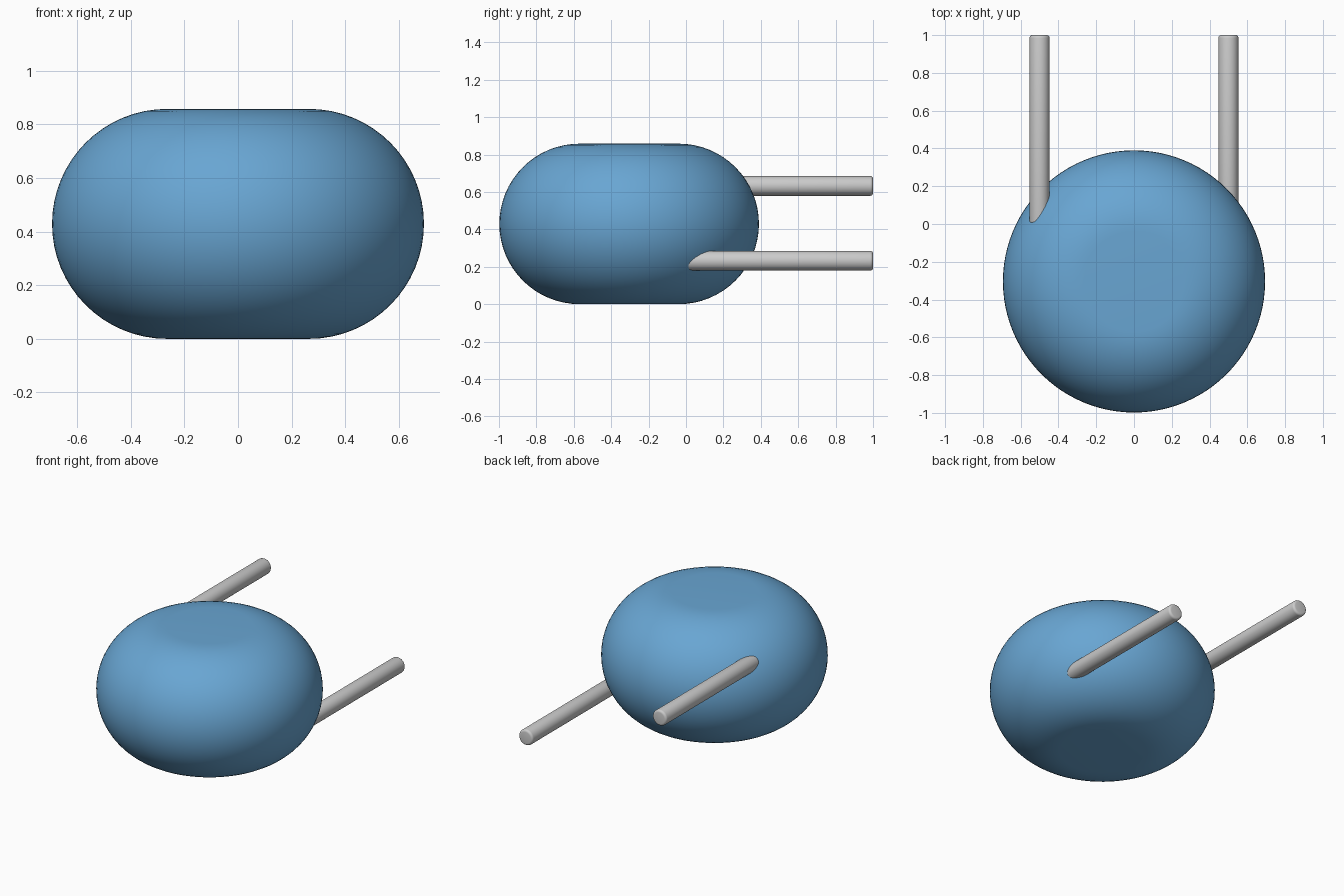
import bpy, bmesh
from math import sin, cos, pi, radians
from mathutils import Matrix

if "Cube" in bpy.data.objects:
    bpy.data.objects.remove(bpy.data.objects["Cube"])


def lathe(name, profile, matrix, steps, angle):
    """Revolve an (r, z) profile about z, then place it with a matrix."""
    bm = bmesh.new()
    verts = [bm.verts.new((r, 0, z)) for r, z in profile]
    edges = [bm.edges.new(pair) for pair in zip(verts, verts[1:])]
    bmesh.ops.spin(bm, geom=verts + edges, cent=(0, 0, 0), axis=(0, 0, 1),
                   angle=2 * pi, steps=steps)
    bmesh.ops.remove_doubles(bm, verts=bm.verts, dist=1e-5)
    bmesh.ops.recalc_face_normals(bm, faces=bm.faces)
    bm.transform(matrix)
    mesh = bpy.data.meshes.new(name)
    bm.to_mesh(mesh)
    bm.free()
    obj = bpy.data.objects.new(name, mesh)
    bpy.context.collection.objects.link(obj)
    bpy.ops.object.select_all(action='DESELECT')
    obj.select_set(True)
    bpy.context.view_layer.objects.active = obj
    bpy.ops.object.shade_smooth_by_angle(angle=radians(40))
    return obj


# Rounded body: flat discs joined by a semicircular rim
FLAT, RIM, CENTRE_Y = 0.265, 0.429, -0.304
rim = [(FLAT + RIM * cos(a), RIM + RIM * sin(a))
       for a in (-pi / 2 + pi * i / 32 for i in range(33))]
body = lathe("body", [(0, 0)] + rim + [(0, 2 * RIM)],
             Matrix.Translation((0, CENTRE_Y, 0)), 96, pi)
blue = bpy.data.materials.new("blue")
blue.diffuse_color = (0.14, 0.38, 0.65, 1)
blue.use_nodes = True
blue.node_tree.nodes["Principled BSDF"].inputs["Base Color"].default_value = blue.diffuse_color
body.data.materials.append(blue)

# Two horizontal rods with softened ends, one high and one low
R, BEVEL, START, END = 0.053, 0.015, 0.0, 1.0
L = END - START
arc = [(R - BEVEL + BEVEL * cos(a), BEVEL * sin(a))
       for a in (pi / 2 * i / 4 for i in range(5))]
rod = ([(0, 0)] + [(r, BEVEL - z) for r, z in reversed(arc)]
       + [(r, L - BEVEL + z) for r, z in arc] + [(0, L)])
for name, x, z in (("upper_left_rod", -0.5, 0.632), ("lower_right_rod", 0.5, 0.232)):
    lathe(name, rod, Matrix.Translation((x, START, z)) @ Matrix.Rotation(-pi / 2, 4, 'X'), 32, pi)
